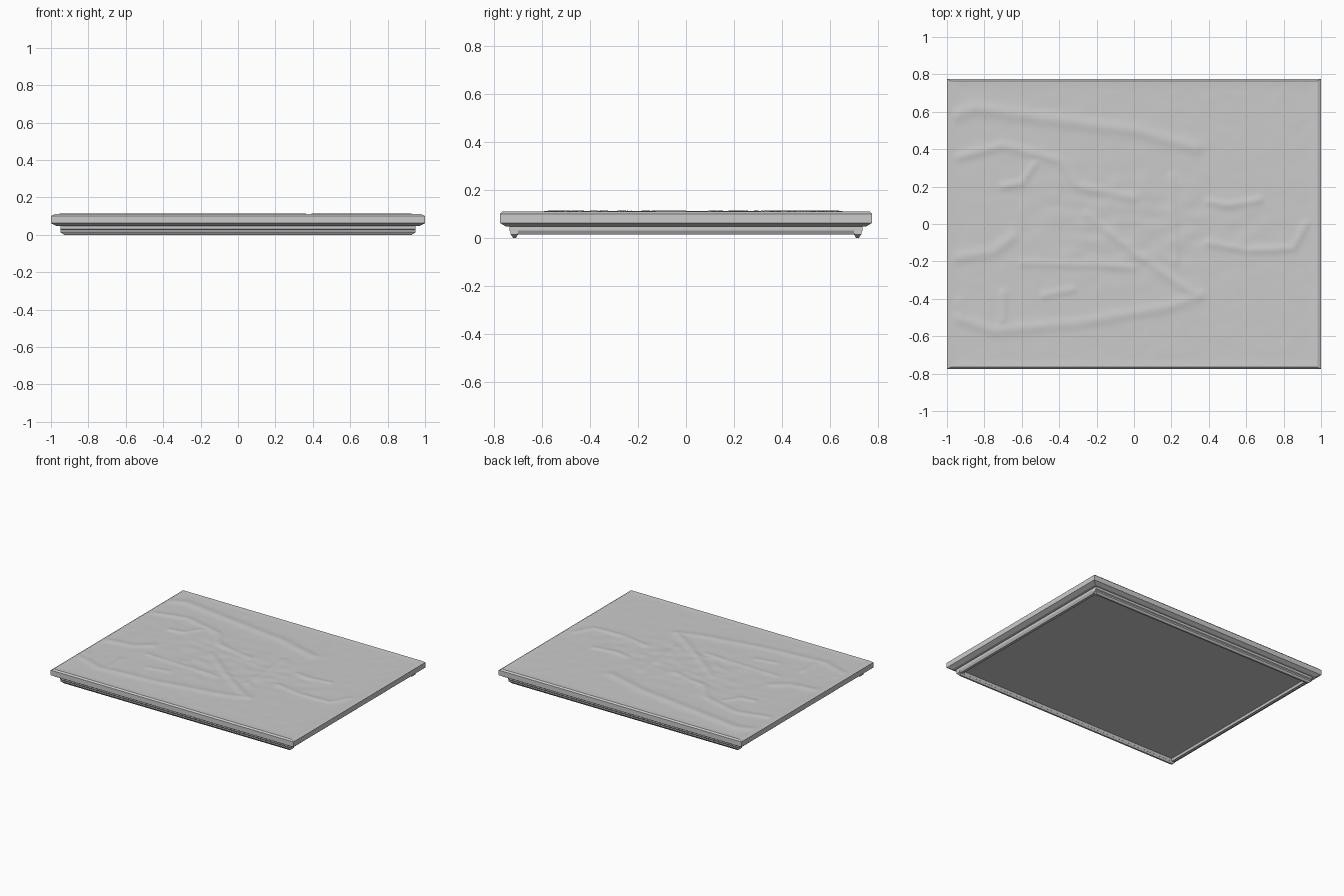
import bpy
import bmesh
import math
from mathutils import Vector, noise
from mathutils.geometry import intersect_point_line

default_cube = bpy.data.objects.get("Cube")
if default_cube:
    bpy.data.objects.remove(default_cube, do_unlink=True)

# Single plain grey
grey = bpy.data.materials.new("plain_grey")
grey.use_nodes = True
colour = (0.6, 0.6, 0.6, 1)
grey.diffuse_color = colour
grey.node_tree.nodes["Principled BSDF"].inputs["Base Color"].default_value = colour


def finish(name, bm, smooth=False):
    mesh = bpy.data.meshes.new(name)
    bm.to_mesh(mesh)
    bm.free()
    obj = bpy.data.objects.new(name, mesh)
    bpy.context.collection.objects.link(obj)
    mesh.materials.append(grey)
    for face in mesh.polygons:
        face.use_smooth = smooth
    return obj


def add_ring(bm, half_x, half_y, z):
    corners = ((-1, -1), (1, -1), (1, 1), (-1, 1))
    return [bm.verts.new((sx * half_x, sy * half_y, z)) for sx, sy in corners]


def loft(name, profile, cap_first=False, cap_last=False):
    """Stack rectangular rings of (half width, half depth, height)."""
    bm = bmesh.new()
    rings = [add_ring(bm, *level) for level in profile]
    for lower, upper in zip(rings, rings[1:]):
        for i in range(len(lower)):
            j = (i + 1) % len(lower)
            bm.faces.new((lower[i], lower[j], upper[j], upper[i]))
    if cap_first:
        bm.faces.new(reversed(rings[0]))
    if cap_last:
        bm.faces.new(rings[-1])
    return finish(name, bm)


TOP_X, TOP_Y, TOP_Z = 0.98, 0.765, 0.11

# Bevelled slab, left open where the carved panel sits
loft("slab_edge", [
    (0.93, 0.71, 0.047), (0.97, 0.75, 0.047), (1, 0.775, 0.062),
    (1, 0.775, 0.1), (TOP_X, TOP_Y, TOP_Z)], cap_first=True)

# Stepped base with a shallow recess underneath
loft("base_rim", [
    (0.915, 0.695, 0.03), (0.92, 0.7, 0.013), (0.94, 0.72, 0.013),
    (0.95, 0.735, 0.03), (0.95, 0.735, 0.048)], cap_first=True)


def add_rail(name, side):
    """Chamfered strip along the front or back of the underside."""
    bm = bmesh.new()
    rows = []
    for half_x, inner, outer, z in ((0.93, 0.708, 0.72, 0),
                                    (0.95, 0.7, 0.73, 0.014),
                                    (0.95, 0.7, 0.73, 0.035)):
        rows.append([bm.verts.new((x, side * y, z)) for x, y in
                     ((-half_x, outer), (half_x, outer),
                      (half_x, inner), (-half_x, inner))])
    for a, b in zip(rows, rows[1:]):
        for i in range(len(a)):
            j = (i + 1) % len(a)
            bm.faces.new((a[i], a[j], b[j], b[i]))
    bm.faces.new(rows[0])
    bm.faces.new(rows[-1])
    bmesh.ops.recalc_face_normals(bm, faces=bm.faces)
    finish(name, bm)


add_rail("front_rail", -1)
add_rail("back_rail", 1)

# Carved strokes: width, height, then the path
STROKES = [
    (0.035, 0.006, [(-.96, .58), (-.85, .62), (-.45, .56), (0, .5), (.33, .41)]),
    (0.03, 0.005, [(-.95, -.5), (-.75, -.57), (-.3, -.53), (.2, -.44), (.35, -.38)]),
    (0.03, 0.005, [(-.95, -.18), (-.75, -.15), (-.65, -.07)]),
    (0.02, 0.004, [(-.7, -.37), (-.7, -.52)]),
    (0.02, 0.004, [(-.94, -.42), (-.9, -.52)]),
    (0.02, 0.004, [(-.48, -.38), (-.33, -.35)]),
    (0.025, 0.005, [(-.93, .36), (-.7, .42), (-.4, .34), (-.3, .2), (0, .14)]),
    (0.02, 0.005, [(-.7, .2), (-.6, .22), (-.53, .32)]),
    (0.02, 0.004, [(-.6, -.21), (-.2, -.22), (0, -.23)]),
    (0.025, 0.005, [(-.25, .05), (0, -.15), (.34, -.39)]),
    (0.02, 0.004, [(.2, .25), (.22, -.2)]),
    (0.02, 0.005, [(.4, .12), (.5, .1), (.67, .13)]),
    (0.02, 0.005, [(.4, -.1), (.6, -.14), (.85, -.13), (.92, 0)]),
]


def stroke_height(point):
    total = 0
    for width, height, path in STROKES:
        nearest = math.inf
        for start, end in zip(path, path[1:]):
            a, b = Vector((*start, 0)), Vector((*end, 0))
            on_line, t = intersect_point_line(point, a, b)
            if t < 0:
                on_line = a
            elif t > 1:
                on_line = b
            nearest = min(nearest, (point - on_line).length)
        total = max(total, height * math.exp(-(nearest / width) ** 2))
    return total


def relief_height(x, y):
    point = Vector((x, y, 0))
    # Rough carving in the middle, gentle ripples elsewhere
    rough = math.exp(-(x / 0.65) ** 2 - (y / 0.28) ** 2)
    ripple = noise.noise(point * 14) * 0.0008
    chips = noise.noise(Vector((x * 9, y * 16, 5))) * 0.004 * rough
    border = min(TOP_X - abs(x), TOP_Y - abs(y))
    fade = max(0, min(1, border / 0.04))
    return TOP_Z + fade * (stroke_height(point) + ripple + chips - 0.002)


# Carved top panel
bm = bmesh.new()
bmesh.ops.create_grid(bm, x_segments=150, y_segments=120, size=1)
for vert in bm.verts:
    x, y = vert.co.x * TOP_X, vert.co.y * TOP_Y
    vert.co = (x, y, relief_height(x, y))
finish("carved_panel", bm, smooth=True)
